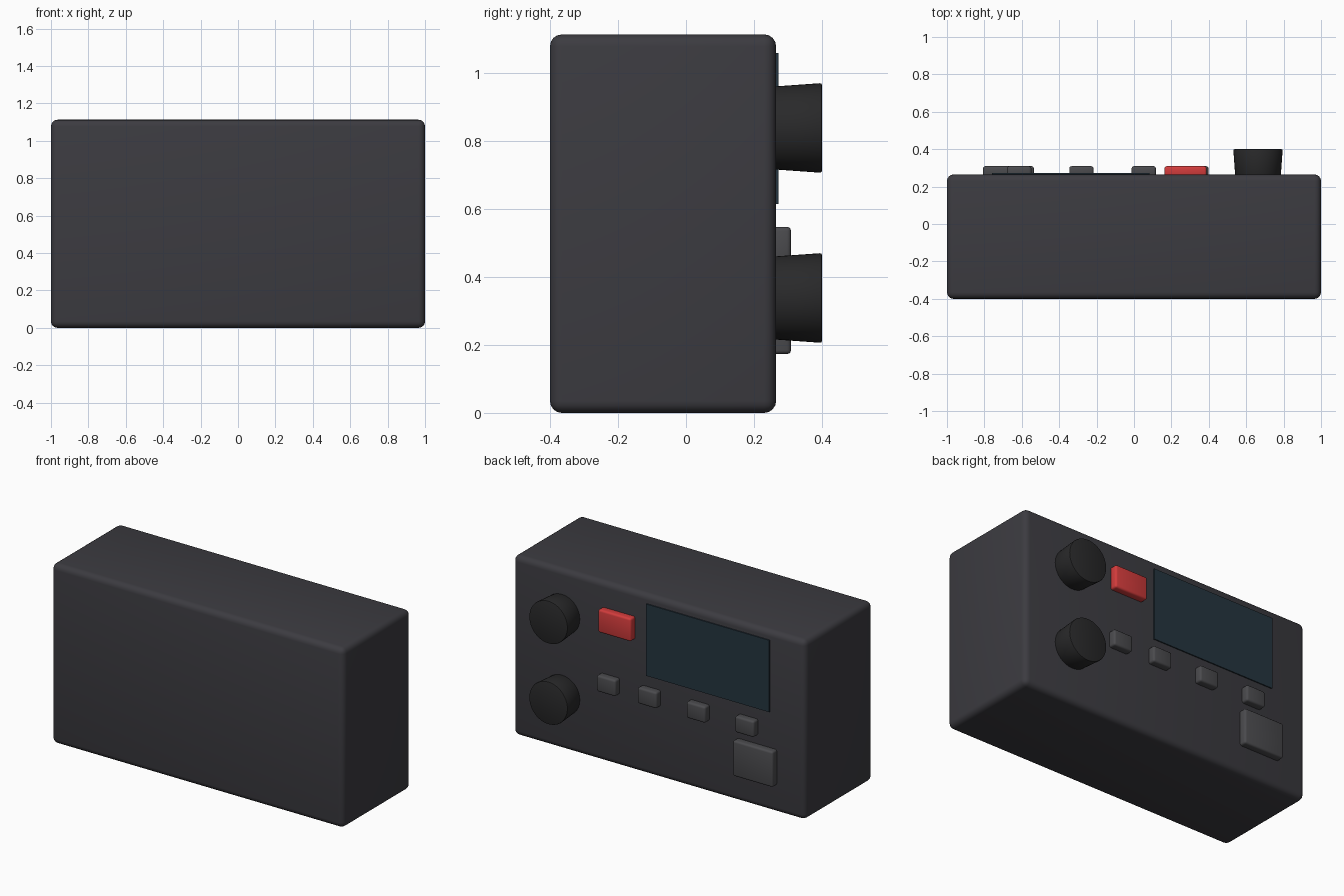
import bpy, bmesh, math
from mathutils import Matrix

if "Cube" in bpy.data.objects:
    bpy.data.objects.remove(bpy.data.objects["Cube"])

FACE_Y = 0.265  # control panel plane (faces +y)


def material(name, rgb):
    m = bpy.data.materials.new(name)
    m.diffuse_color = (*rgb, 1)
    m.use_nodes = True
    m.node_tree.nodes["Principled BSDF"].inputs["Base Color"].default_value = m.diffuse_color
    return m


BODY = material("charcoal", (0.045, 0.044, 0.052))
BUTTON = material("button_grey", (0.07, 0.07, 0.076))
KNOB = material("knob_black", (0.022, 0.022, 0.023))
SCREEN = material("screen_blue", (0.018, 0.035, 0.05))
RED = material("red", (0.65, 0.045, 0.045))


def finish(name, bm, mat, bevel, segments):
    me = bpy.data.meshes.new(name)
    bm.to_mesh(me)
    bm.free()
    ob = bpy.data.objects.new(name, me)
    bpy.context.collection.objects.link(ob)
    me.materials.append(mat)
    if bevel:
        mod = ob.modifiers.new("rounded_edges", "BEVEL")
        mod.width = bevel
        mod.segments = segments
        mod.limit_method = "ANGLE"
        mod.angle_limit = math.radians(40)
    bpy.ops.object.select_all(action="DESELECT")
    ob.select_set(True)
    bpy.context.view_layer.objects.active = ob
    if bevel:
        bpy.ops.object.modifier_apply(modifier=mod.name)
    bpy.ops.object.shade_smooth_by_angle(angle=math.radians(35))
    return ob


def box(name, x, y, z, mat, bevel=0.0, segments=3):
    """Box from (min, max) ranges along each axis."""
    bm = bmesh.new()
    bmesh.ops.create_cube(bm, size=1)
    for v in bm.verts:
        v.co = [r[0] + (c + 0.5) * (r[1] - r[0]) for c, r in zip(v.co, (x, y, z))]
    return finish(name, bm, mat, bevel, segments)


def knob(name, x, z):
    """Tapered dial, wider at its outer face."""
    y0, y1 = FACE_Y - 0.005, 0.4
    bm = bmesh.new()
    bmesh.ops.create_cone(
        bm, cap_ends=True, segments=48, radius1=0.122, radius2=0.132, depth=y1 - y0,
        matrix=Matrix.Translation((x, (y0 + y1) / 2, z)) @ Matrix.Rotation(-math.pi / 2, 4, "X"))
    return finish(name, bm, KNOB, 0.006, 2)


# Housing and display
box("housing", (-1, 1), (-0.4, FACE_Y), (0, 1.113), BODY, 0.035, 4)
box("display", (-0.76, 0.083), (FACE_Y - 0.01, 0.272), (0.614, 1.058), SCREEN)

# Dials
for label, z in (("upper_dial", 0.838), ("lower_dial", 0.338)):
    knob(label, 0.663, z)

# Buttons
KEY_Y = (FACE_Y - 0.01, 0.309)
box("red_button", (0.163, 0.388), KEY_Y, (0.815, 0.957), RED, 0.012)
box("large_button", (-0.808, -0.535), KEY_Y, (0.173, 0.393), BUTTON, 0.012)
for i, x in enumerate((-0.614, -0.281, 0.052, 0.333)):
    box(f"small_button_{i + 1}", (x - 0.065, x + 0.065), KEY_Y, (0.447, 0.547), BUTTON, 0.012)
